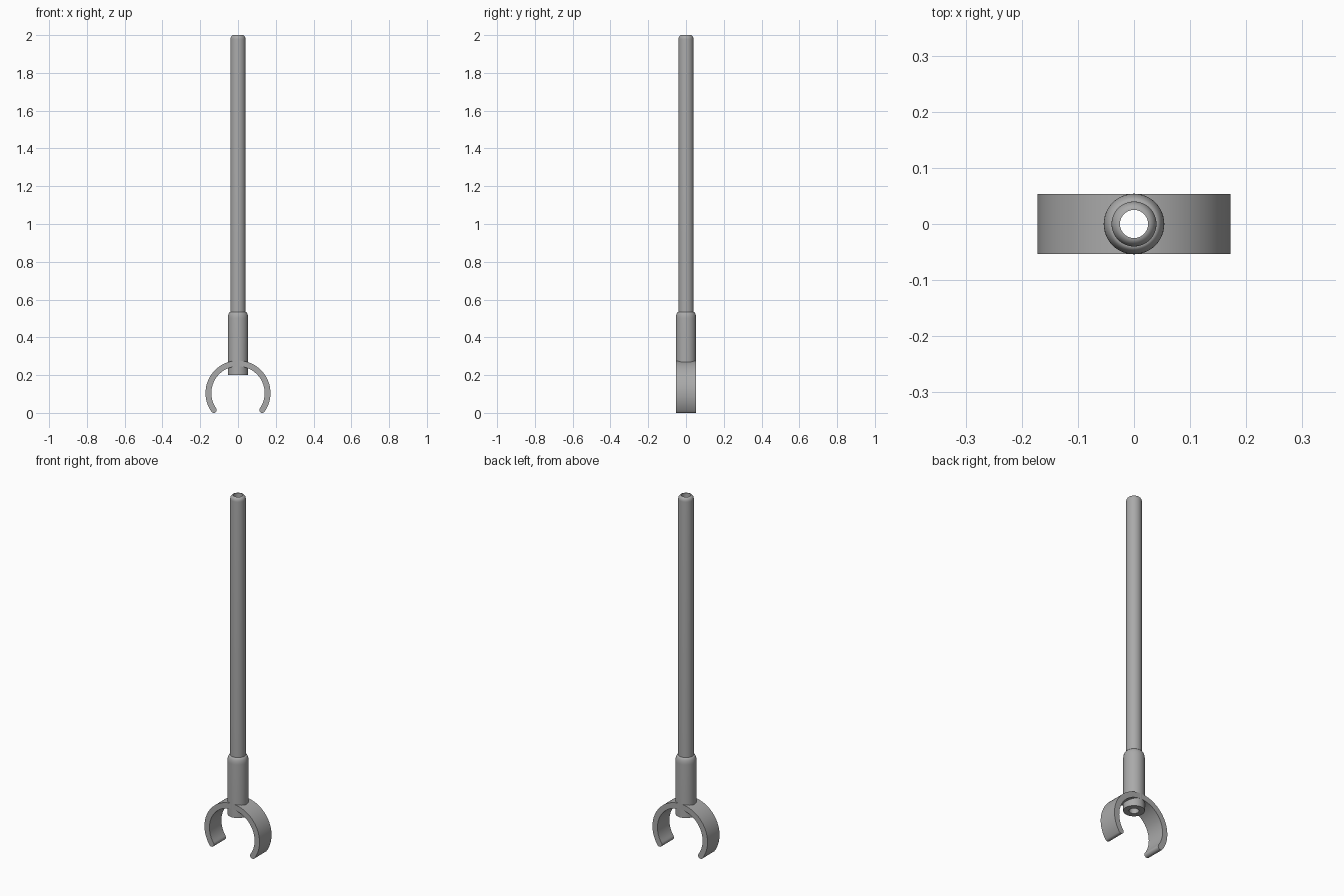
import bpy, bmesh, math
from math import sin, cos, pi

cube = bpy.data.objects.get("Cube")
if cube:
    bpy.data.objects.remove(cube, do_unlink=True)

GREY = (0.4, 0.4, 0.4, 1)
grey = bpy.data.materials.new("plain grey")
grey.use_nodes = True
grey.diffuse_color = GREY
grey.node_tree.nodes["Principled BSDF"].inputs["Base Color"].default_value = GREY

BORE = 0.025


def add_object(name, bm):
    bmesh.ops.recalc_face_normals(bm, faces=bm.faces)
    mesh = bpy.data.meshes.new(name)
    bm.to_mesh(mesh)
    bm.free()
    mesh.materials.append(grey)
    obj = bpy.data.objects.new(name, mesh)
    bpy.context.collection.objects.link(obj)
    return obj


def smooth(obj):
    bpy.ops.object.select_all(action='DESELECT')
    obj.select_set(True)
    bpy.context.view_layer.objects.active = obj
    bpy.ops.object.shade_smooth_by_angle(angle=math.radians(35))


def tube(name, radius, bottom, top, round_w, round_h, sides=64):
    """Hollow turned tube with a rounded upper rim."""
    profile = [(BORE, bottom), (radius, bottom)]
    for i in range(9):
        a = i / 8 * pi / 2
        profile.append((radius - round_w * (1 - cos(a)), top - round_h * (1 - sin(a))))
    if profile[-1][0] > BORE + 0.001:
        profile.append((BORE, top))
    else:
        profile[-1] = (BORE, top)
    bm = bmesh.new()
    rings = [[bm.verts.new((r * cos(2 * pi * k / sides), r * sin(2 * pi * k / sides), z))
              for k in range(sides)] for r, z in profile]
    for j, ring in enumerate(rings):
        nxt = rings[(j + 1) % len(rings)]
        for k in range(sides):
            m = (k + 1) % sides
            bm.faces.new((ring[k], ring[m], nxt[m], nxt[k]))
    obj = add_object(name, bm)
    smooth(obj)
    return obj


# Long hollow rod and the thicker socket at its foot
tube("rod", 0.04, 0.5, 2.0, 0.015, 0.022)
tube("socket", 0.054, 0.2, 0.535, 0.014, 0.035)

# Open C-shaped clip with rounded tips
OUTER, INNER, CENTRE, HALF_DEPTH = 0.172, 0.141, 0.105, 0.0535
MID, TIP = (OUTER + INNER) / 2, (OUTER - INNER) / 2
START = math.radians(-35)
END = pi - START
STEPS = 64


def arc(cx, cz, r, a0, a1, n):
    return [(cx + r * cos(a0 + (a1 - a0) * i / n), cz + r * sin(a0 + (a1 - a0) * i / n))
            for i in range(n + 1)]


outline = arc(0, CENTRE, OUTER, START, END, STEPS)
outline += arc(MID * cos(END), CENTRE + MID * sin(END), TIP, END, END + pi, 10)[1:-1]
outline += arc(0, CENTRE, INNER, END, START, STEPS)
outline += arc(MID * cos(START), CENTRE + MID * sin(START), TIP, START + pi, START + 2 * pi, 10)[1:-1]
bm = bmesh.new()
face = bm.faces.new([bm.verts.new((x, -HALF_DEPTH, z)) for x, z in outline])
extruded = bmesh.ops.extrude_face_region(bm, geom=[face])
moved = [g for g in extruded["geom"] if isinstance(g, bmesh.types.BMVert)]
bmesh.ops.translate(bm, verts=moved, vec=(0, 2 * HALF_DEPTH, 0))
clip = add_object("clip", bm)

# Bore continued through the clip
bm = bmesh.new()
bmesh.ops.create_cone(bm, cap_ends=True, segments=64, radius1=BORE, radius2=BORE, depth=0.2)
bmesh.ops.translate(bm, verts=bm.verts, vec=(0, 0, 0.26))
cutter = add_object("bore_cutter", bm)
cut = clip.modifiers.new("bore", 'BOOLEAN')
cut.operation = 'DIFFERENCE'
cut.solver = 'EXACT'
cut.object = cutter
bpy.context.view_layer.objects.active = clip
bpy.ops.object.modifier_apply(modifier=cut.name)
bpy.data.objects.remove(cutter, do_unlink=True)
smooth(clip)
